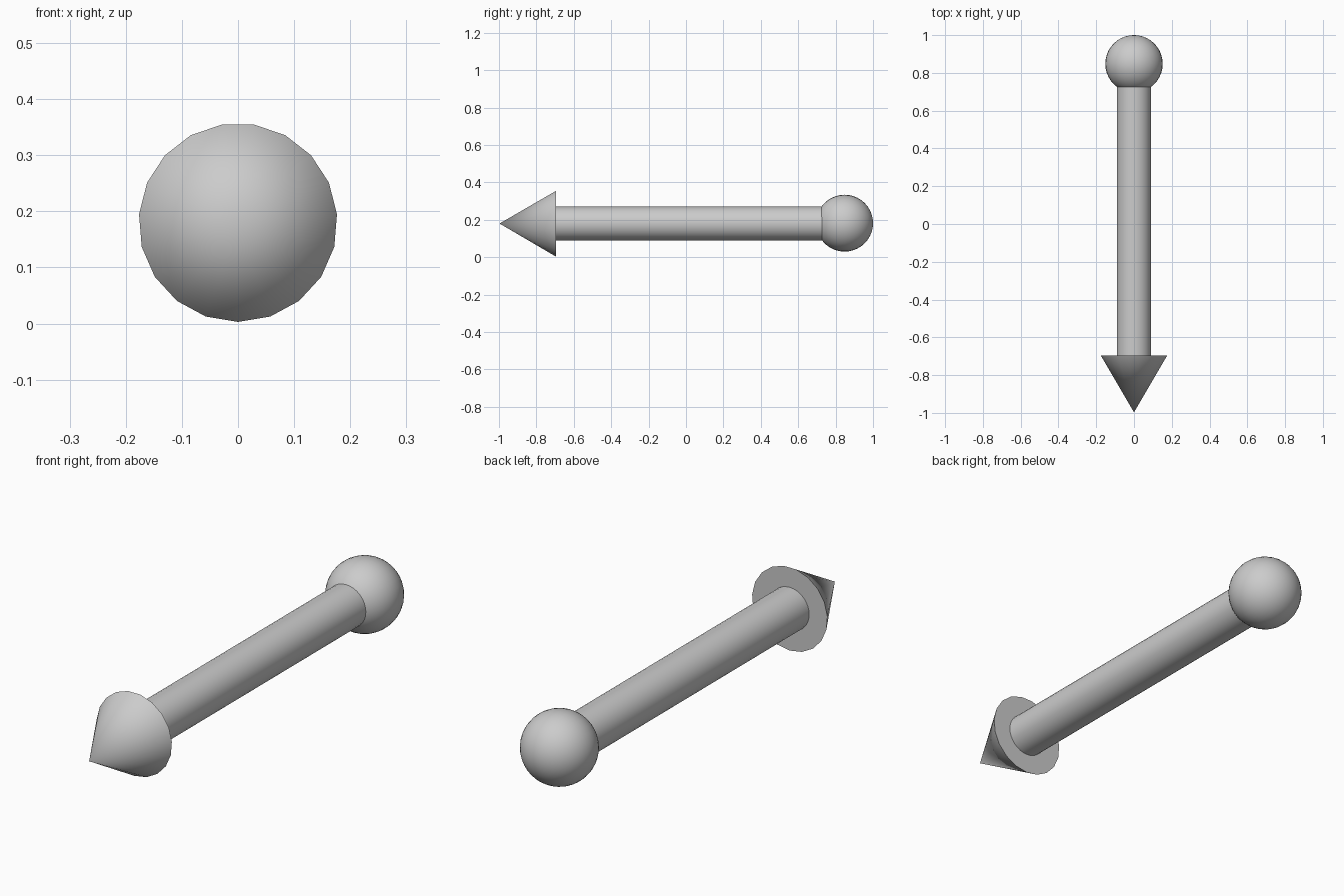
import bpy
from math import radians

if "Cube" in bpy.data.objects:
    bpy.data.objects.remove(bpy.data.objects["Cube"], do_unlink=True)

AXIS_Z = 0.18
ALONG_Y = (radians(90), 0, 0)  # local +z points to the front

grey = bpy.data.materials.new("plain grey")
grey.use_nodes = True
colour = (0.6, 0.6, 0.6, 1)
grey.diffuse_color = colour
grey.node_tree.nodes["Principled BSDF"].inputs["Base Color"].default_value = colour


def finish(name):
    """Name, colour and smooth the newest part."""
    part = bpy.context.object
    part.name = name
    part.data.materials.append(grey)
    bpy.ops.object.shade_smooth_by_angle(angle=radians(40))


# Pointed tip, one corner straight down
tip_front, tip_back = -0.997, -0.695
bpy.ops.mesh.primitive_cone_add(
    vertices=19, radius1=0.177, radius2=0, depth=tip_back - tip_front,
    location=(0, (tip_front + tip_back) / 2, AXIS_Z), rotation=ALONG_Y)
bpy.context.object.rotation_euler.rotate_axis("Z", radians(180))
finish("pointed_tip")

# Straight shaft, running into the ball
shaft_back = 0.74
bpy.ops.mesh.primitive_cylinder_add(
    vertices=32, radius=0.091, depth=shaft_back - tip_back,
    location=(0, (shaft_back + tip_back) / 2, AXIS_Z), rotation=ALONG_Y)
finish("shaft")

# Round ball end
bpy.ops.mesh.primitive_uv_sphere_add(
    segments=32, ring_count=20, radius=0.152,
    location=(0, 0.848, AXIS_Z + 0.002), rotation=ALONG_Y)
finish("ball_end")
